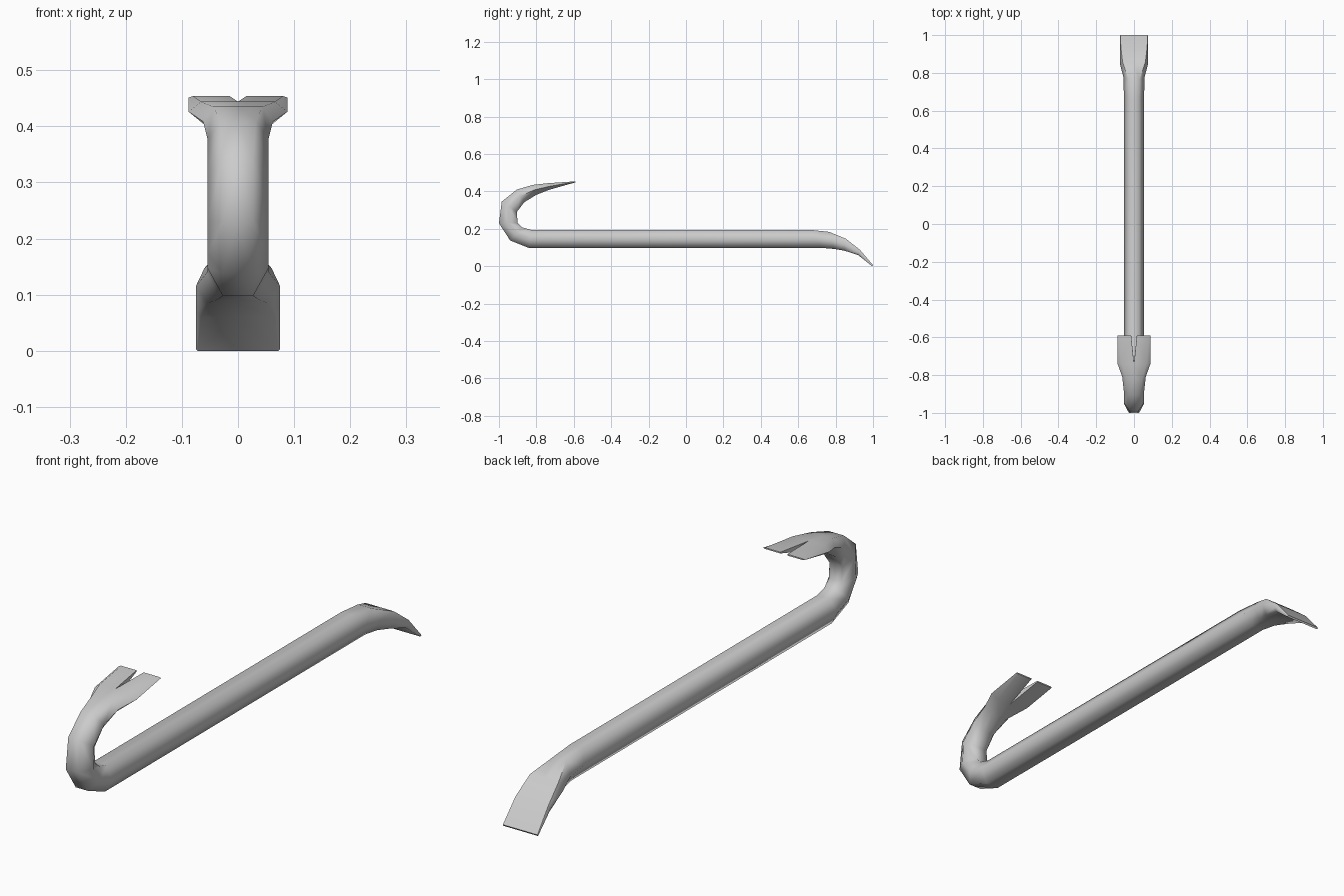
import bpy, bmesh, math

# Each section of the bar: outer (y, z), inner (y, z),
# half widths of the side ridge, outer flat and inner flat, and notch half width
sections = [
    ((-0.59, 0.454), (-0.59, 0.449), 0.088, 0.080, 0.080, 0.015),   # claw tip
    ((-0.74, 0.444), (-0.735, 0.408), 0.088, 0.066, 0.060, 0),      # notch root
    ((-0.82, 0.435), (-0.80, 0.382), 0.062, 0.044, 0.034, 0),
    ((-0.905, 0.410), (-0.865, 0.342), 0.054, 0.032, 0.027, 0),
    ((-0.985, 0.346), (-0.905, 0.290), 0.054, 0.027, 0.027, 0),
    ((-1.0, 0.230), (-0.90, 0.232), 0.054, 0.027, 0.027, 0),
    ((-0.94, 0.138), (-0.875, 0.208), 0.054, 0.027, 0.027, 0),
    ((-0.84, 0.098), (-0.83, 0.195), 0.054, 0.027, 0.027, 0),       # shaft start
    ((0.73, 0.098), (0.66, 0.195), 0.054, 0.027, 0.027, 0),         # shaft end
    ((0.79, 0.093), (0.765, 0.184), 0.056, 0.034, 0.029, 0),
    ((0.845, 0.084), (0.855, 0.147), 0.075, 0.054, 0.060, 0),
    ((0.92, 0.060), (0.93, 0.088), 0.075, 0.066, 0.069, 0),
    ((0.996, 0.000), (1.0, 0.006), 0.075, 0.072, 0.073, 0),         # chisel edge
]

# Right half of the hexagonal bar, lofted through the sections
bm = bmesh.new()
rings = []
for (oy, oz), (iy, iz), side, outer, inner, notch in sections:
    my, mz = (oy + iy) / 2, (oz + iz) / 2
    rings.append([bm.verts.new(p) for p in (
        (notch, oy, oz), (outer, oy, oz), (side, my, mz),
        (inner, iy, iz), (notch, iy, iz))])
for a, b in zip(rings, rings[1:]):
    for i in range(4):
        bm.faces.new((a[i], a[i + 1], b[i + 1], b[i]))

# End faces and the wall of the nail notch
bm.faces.new(rings[0])
bm.faces.new(rings[-1])
bm.faces.new((rings[0][0], rings[0][4], rings[1][4], rings[1][0]))

# Left half
mirrored = bmesh.ops.duplicate(bm, geom=bm.verts[:] + bm.edges[:] + bm.faces[:])["geom"]
for v in mirrored:
    if isinstance(v, bmesh.types.BMVert):
        v.co.x *= -1
bmesh.ops.remove_doubles(bm, verts=bm.verts[:], dist=0.0005)
bmesh.ops.recalc_face_normals(bm, faces=bm.faces[:])

mesh = bpy.data.meshes.new("pry_bar")
bm.to_mesh(mesh)
bm.free()
bar = bpy.data.objects.new("pry_bar", mesh)
bpy.context.collection.objects.link(bar)

# Soft hexagonal edges, crisp tips
bpy.context.view_layer.objects.active = bar
bar.select_set(True)
bpy.ops.object.shade_smooth_by_angle(angle=math.radians(64))
